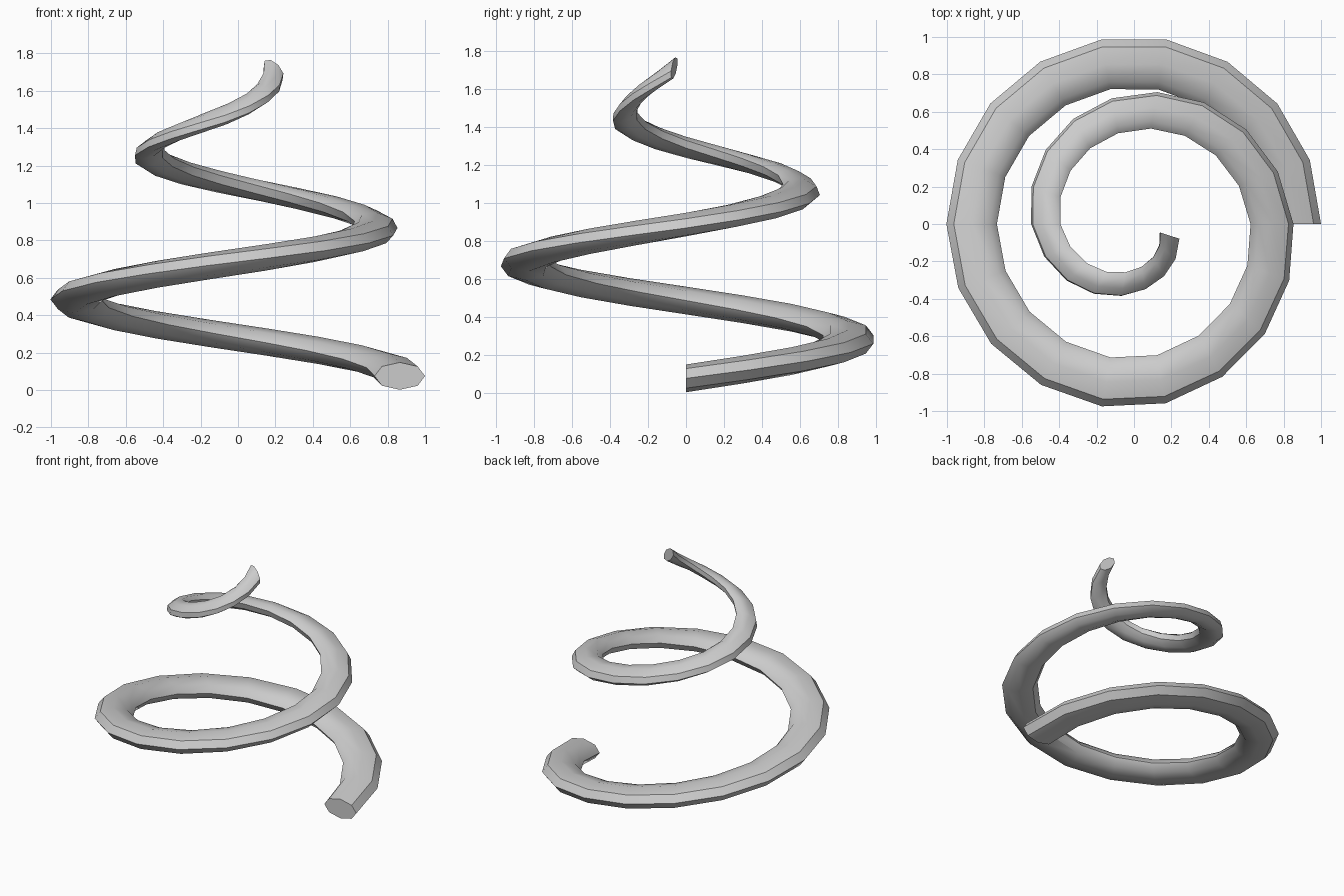
import bpy, bmesh, math

if "Cube" in bpy.data.objects:
    bpy.data.objects.remove(bpy.data.objects["Cube"])

SIDES = 8
# key stations along the coil: angle, centre radius, height, section scale, tilt
KEYS = [(0, .865, .075, 1, 0), (180, .868, .485, 1, 0), (270, .856, .687, .98, 0),
        (360, .738, .885, .86, 9), (450, .602, 1.092, .75, 17), (540, .472, 1.292, .64, 25),
        (630, .308, 1.50, .57, 36), (702, .2, 1.71, .53, 45)]


def station(a):
    for k0, k1 in zip(KEYS, KEYS[1:]):
        if a <= k1[0]:
            t = (a - k0[0]) / (k1[0] - k0[0])
            return [p + (q - p) * t for p, q in zip(k0[1:], k1[1:])]


# tapering octagonal tube swept along the spiral
bm = bmesh.new()
rings = []
for a in [20 * i for i in range(35)] + [702]:
    r, z, s, tilt = station(a)
    c, n = math.cos(math.radians(a)), math.sin(math.radians(a))
    tc, tn = math.cos(math.radians(tilt)), math.sin(math.radians(tilt))
    ring = []
    for j in range(SIDES):
        b = 2 * math.pi * j / SIDES
        u, v = .135 * s * math.cos(b), .073 * s * math.sin(b)
        rad, up = r + u * tc + v * tn, z - u * tn + v * tc
        ring.append(bm.verts.new((rad * c, rad * n, up)))
    rings.append(ring)
for p, q in zip(rings, rings[1:]):
    for j in range(SIDES):
        k = (j + 1) % SIDES
        bm.faces.new((p[j], q[j], q[k], p[k]))
bm.faces.new(rings[0])
bm.faces.new(rings[-1][::-1])
bmesh.ops.recalc_face_normals(bm, faces=bm.faces)

mesh = bpy.data.meshes.new("spiral_coil")
bm.to_mesh(mesh)
bm.free()
coil = bpy.data.objects.new("spiral_coil", mesh)
bpy.context.collection.objects.link(coil)
bpy.context.view_layer.objects.active = coil
coil.select_set(True)
bpy.ops.object.shade_smooth_by_angle(angle=math.radians(40))
